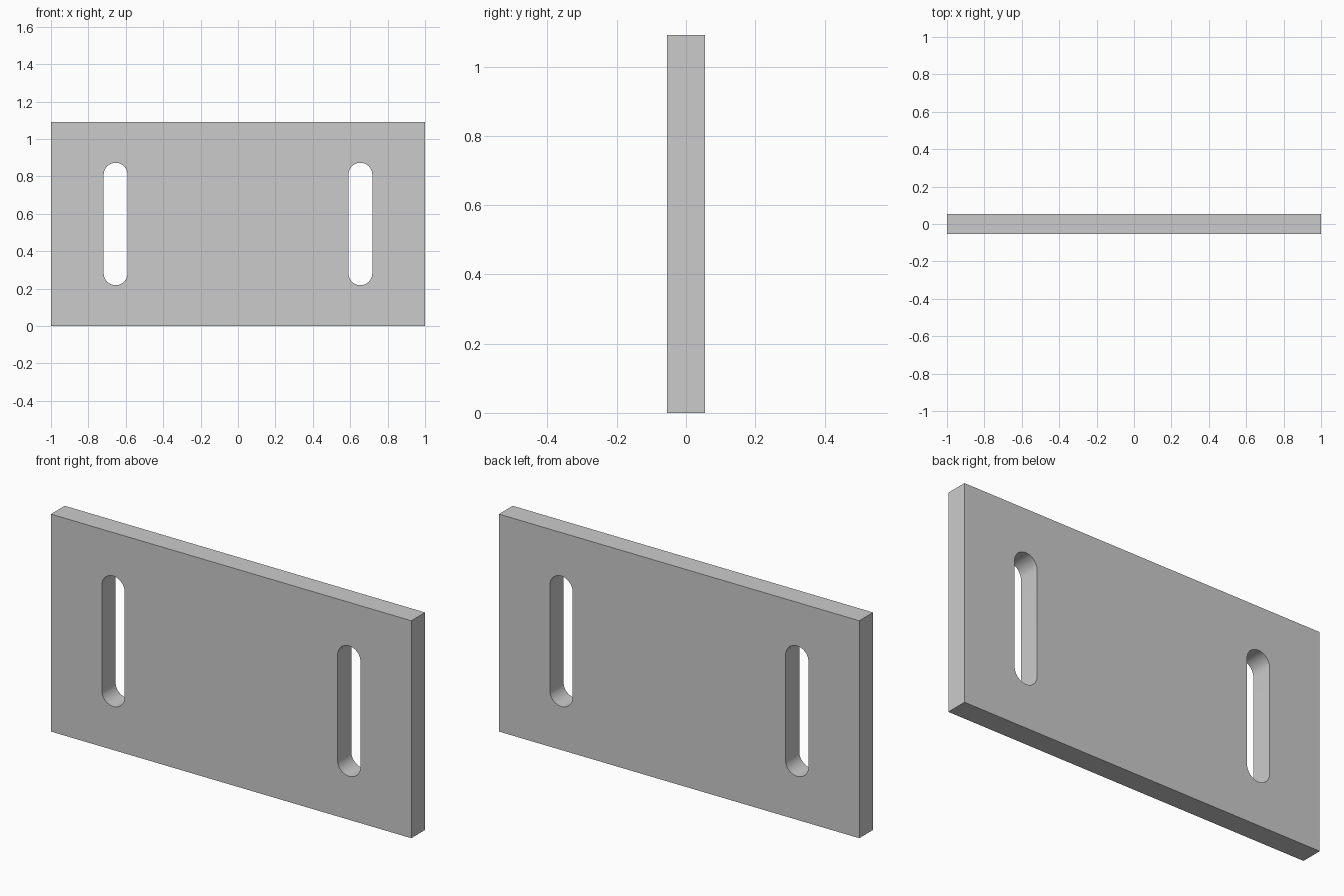
import bpy, bmesh, math

if "Cube" in bpy.data.objects:
    bpy.data.objects.remove(bpy.data.objects["Cube"])

WIDTH, HEIGHT, THICK = 2.0, 1.091, 0.109
SLOT_X, SLOT_R, SLOT_LEN = 0.6545, 0.0636, 0.6545
SEGMENTS = 24  # per rounded slot end


def extruded_profile(name, points, depth):
    """Closed x-z outline, extruded along y and centred on y = 0."""
    bm = bmesh.new()
    face = bm.faces.new([bm.verts.new((x, -depth / 2, z)) for x, z in points])
    ext = bmesh.ops.extrude_face_region(bm, geom=[face], use_keep_orig=True)
    verts = [g for g in ext["geom"] if isinstance(g, bmesh.types.BMVert)]
    bmesh.ops.translate(bm, verts=verts, vec=(0, depth, 0))
    bmesh.ops.recalc_face_normals(bm, faces=bm.faces)
    mesh = bpy.data.meshes.new(name)
    bm.to_mesh(mesh)
    bm.free()
    obj = bpy.data.objects.new(name, mesh)
    bpy.context.collection.objects.link(obj)
    return obj


def slot_outline(cx):
    """Vertical slot with semicircular ends."""
    half = SLOT_LEN / 2 - SLOT_R
    points = []
    for start, offset in ((0, half), (math.pi, -half)):
        for i in range(SEGMENTS + 1):
            a = start + math.pi * i / SEGMENTS
            points.append((cx + SLOT_R * math.cos(a),
                           HEIGHT / 2 + offset + SLOT_R * math.sin(a)))
    return points


# Flat rectangular plate
w = WIDTH / 2
plate = extruded_profile(
    "slotted_plate", [(-w, 0), (w, 0), (w, HEIGHT), (-w, HEIGHT)], THICK)
bpy.context.view_layer.objects.active = plate
plate.select_set(True)

# Two mirrored through slots
for side in (-1, 1):
    cutter = extruded_profile("slot_cutter", slot_outline(side * SLOT_X), THICK * 3)
    cutter.hide_render = True
    cut = plate.modifiers.new("slot", 'BOOLEAN')
    cut.operation = 'DIFFERENCE'
    cut.solver = 'EXACT'
    cut.object = cutter
    bpy.ops.object.modifier_apply(modifier=cut.name)
    bpy.data.objects.remove(cutter)

# Smooth slot ends, crisp edges elsewhere
bpy.ops.object.shade_smooth_by_angle(angle=math.radians(30))
